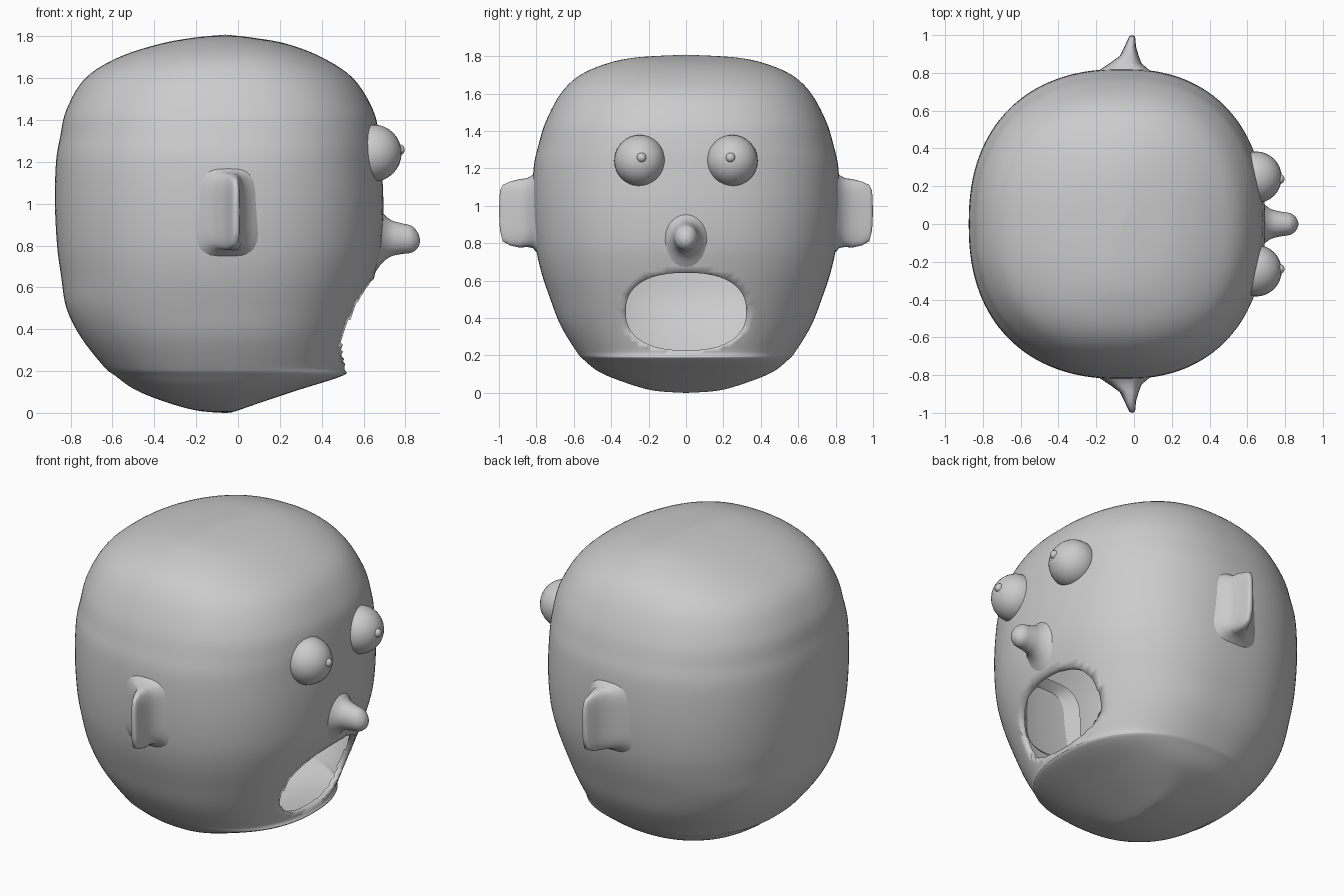
import bpy, bmesh, math
from mathutils import Vector

if "Cube" in bpy.data.objects:
    bpy.data.objects.remove(bpy.data.objects["Cube"])


def finish(bm, name):
    bmesh.ops.recalc_face_normals(bm, faces=bm.faces[:])
    for f in bm.faces:
        f.smooth = True
    mesh = bpy.data.meshes.new(name)
    bm.to_mesh(mesh)
    bm.free()
    ob = bpy.data.objects.new(name, mesh)
    bpy.context.collection.objects.link(ob)
    return ob


def spow(v, p):
    return math.copysign(abs(v) ** p, v)


def catmull(rows, steps):
    """Smoothly resample a table of rows."""
    out = []
    for i in range(len(rows) - 1):
        p = [Vector(rows[min(max(i + k, 0), len(rows) - 1)]) for k in (-1, 0, 1, 2)]
        for s in range(steps):
            t = s / steps
            out.append(0.5 * (2 * p[1] + (p[2] - p[0]) * t
                              + (2 * p[0] - 5 * p[1] + 4 * p[2] - p[3]) * t * t
                              + (3 * p[1] - p[0] - 3 * p[2] + p[3]) * t ** 3))
    out.append(Vector(rows[-1]))
    return out


def loft(bm, rings, start=None, end=None):
    """Skin closed rings of points, with optional pole points."""
    loops = [[bm.verts.new(p) for p in ring] for ring in rings]
    n = len(loops[0])
    for a, b in zip(loops, loops[1:]):
        for i in range(n):
            bm.faces.new((a[i], a[(i + 1) % n], b[(i + 1) % n], b[i]))
    for pole, ring in ((start, loops[0]), (end, loops[-1])):
        if pole:
            v = bm.verts.new(pole)
            for i in range(n):
                bm.faces.new((v, ring[i], ring[(i + 1) % n]))


# head shell: height, back x, front x, half width
CX, SEG, N = -0.06, 128, 2.3
table = [
    (0, -.08, -.04, 0), (.012, -.2, 0, .17), (.05, -.34, .11, .31), (.11, -.49, .29, .46),
    (.18, -.59, .505, .55), (.22, -.64, .51, .585), (.36, -.75, .55, .67),
    (.5, -.82, .60, .725), (.65, -.845, .65, .775), (.8, -.865, .685, .805),
    (1.0, -.875, .695, .82), (1.2, -.87, .685, .815), (1.32, -.85, .675, .79),
    (1.45, -.82, .645, .75), (1.6, -.73, .55, .67), (1.7, -.57, .40, .565),
    (1.765, -.37, .23, .41), (1.795, -.2, .06, .25), (1.808, -.06, -.06, 0)]
rings = []
for z, xb, xf, yh in catmull([Vector(r) for r in table], 5)[1:-1]:
    ring = []
    for i in range(SEG):
        a = 2 * math.pi * i / SEG
        c, s = spow(math.cos(a), 2 / N), spow(math.sin(a), 2 / N)
        ring.append((CX + c * ((xf - CX) if c > 0 else (CX - xb)), yh * s, max(z, 0)))
    rings.append(ring)
bm = bmesh.new()
loft(bm, rings, (CX, 0, 0), (CX, 0, 1.808))

# open mouth with a short inward lip
MZ, MY, MH = 0.435, 0.322, 0.207


def mouth_r(co):
    if co.x < 0.2:
        return 9
    return (abs(co.y / MY) ** 2.4 + abs((co.z - MZ) / MH) ** 2.4) ** (1 / 2.4)


hole = [f for f in bm.faces if mouth_r(f.calc_center_median()) < 1]
bmesh.ops.delete(bm, geom=hole, context='FACES')
rim = [e for e in bm.edges if e.is_boundary]
for v in {v for e in rim for v in e.verts}:
    r = mouth_r(v.co)
    v.co.y /= r
    v.co.z = MZ + (v.co.z - MZ) / r
lip = bmesh.ops.extrude_edge_only(bm, edges=rim)
for v in lip['geom']:
    if isinstance(v, bmesh.types.BMVert):
        v.co.x -= 0.035
finish(bm, "head")

# nose: flared, rounded peg (x, radius, centre height)
nose = catmull([Vector(p) for p in (
    (.655, .17, .84), (.69, .12, .838), (.73, .088, .835), (.78, .074, .833),
    (.83, .064, .83), (.86, .036, .825), (.87, .006, .822))], 4)
bm = bmesh.new()
loft(bm, [[(x, .88 * r * math.cos(k * math.pi / 16), z + r * math.sin(k * math.pi / 16))
           for k in range(32)] for x, r, z in nose], end=(.87, 0, .822))
finish(bm, "nose")

# ears: thin upright flaps flaring into the head (y, centre x, half x, low z, high z)
ear = [(.77, -.06, .20, .72, 1.21), (.82, -.05, .125, .775, 1.165),
       (.85, -.045, .085, .78, 1.148), (.89, -.025, .05, .777, 1.143),
       (.94, -.02, .03, .788, 1.13), (.98, -.012, .02, .81, 1.112), (.995, -.01, .013, .87, 1.08)]
for side, label in ((1, "left"), (-1, "right")):
    rings = []
    for y, cx, hx, lo, hi in ear:
        ring = []
        for k in range(40):
            a = 2 * math.pi * k / 40
            ring.append((cx + hx * spow(math.cos(a), .65), side * y,
                         (lo + hi) / 2 + (hi - lo) / 2 * spow(math.sin(a), .5)))
        rings.append(ring)
    bm = bmesh.new()
    loft(bm, rings, end=(-.01, side, .97))
    finish(bm, "ear_" + label)

    # eyeball and raised pupil
    for part, r, loc in (("eye_", .137, (.645, side * .247, 1.242)),
                         ("pupil_", .026, (.771, side * .238, 1.258))):
        bm = bmesh.new()
        bmesh.ops.create_uvsphere(bm, u_segments=32, v_segments=16, radius=r)
        bmesh.ops.translate(bm, verts=bm.verts[:], vec=loc)
        finish(bm, part + label)
